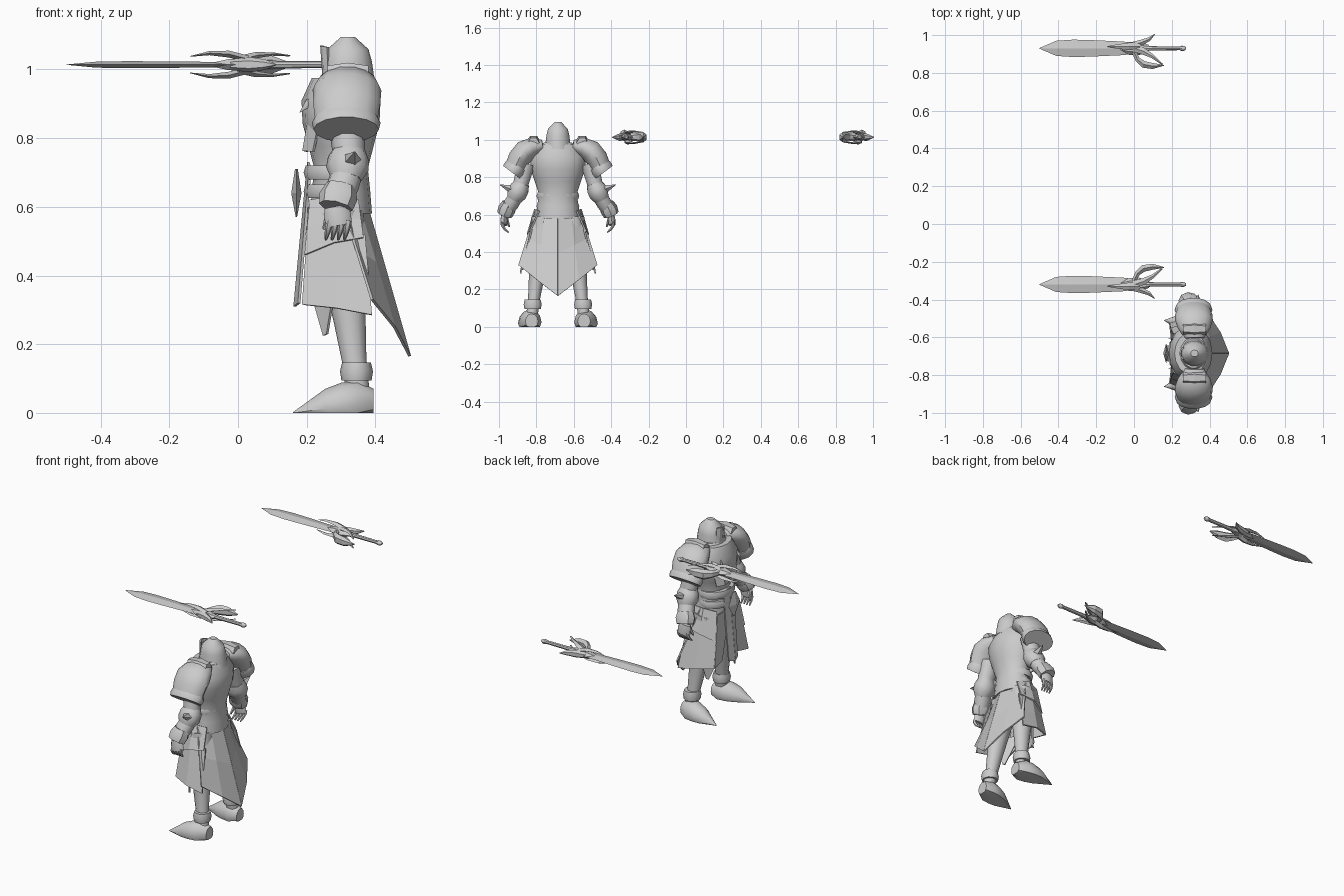
import bpy, bmesh, math
from mathutils import Vector

cube = bpy.data.objects.get("Cube")
if cube:
    bpy.data.objects.remove(cube, do_unlink=True)

GREY = (0.6, 0.6, 0.6, 1)
grey = bpy.data.materials.new("plain grey")
grey.use_nodes = True
grey.diffuse_color = GREY
grey.node_tree.nodes["Principled BSDF"].inputs["Base Color"].default_value = GREY

X, Y, Z = Vector((1, 0, 0)), Vector((0, 1, 0)), Vector((0, 0, 1))
STRAIGHT = Vector((0, 0, 0))
figure_plane = -0.685   # y of the figure's middle plane
sword_plane = 0.305     # y of the plane between the two swords


def finish(name, bm, plane, mirror, smooth, thickness):
    """Turn a bmesh into an object, mirrored across its plane."""
    bmesh.ops.recalc_face_normals(bm, faces=bm.faces[:])
    mesh = bpy.data.meshes.new(name)
    bm.to_mesh(mesh)
    bm.free()
    mesh.materials.append(grey)
    part = bpy.data.objects.new(name, mesh)
    bpy.context.collection.objects.link(part)
    part.location.y = plane
    if smooth:
        bpy.ops.object.select_all(action='DESELECT')
        part.select_set(True)
        bpy.context.view_layer.objects.active = part
        bpy.ops.object.shade_smooth_by_angle(angle=math.radians(40))
    if thickness:
        shell = part.modifiers.new("thickness", 'SOLIDIFY')
        shell.thickness = thickness
        shell.offset = 0
    if mirror:
        twin = part.modifiers.new("mirror", 'MIRROR')
        twin.use_axis = (False, True, False)
        twin.use_mirror_merge = False


def loft(name, start, end, radii, squash=1.0, sides=10, ref=X, along=None, bend=STRAIGHT,
         plane=figure_plane, mirror=True, smooth=True):
    """Skin of evenly spaced oval rings; radii lie along ref, squash scales across it."""
    bm = bmesh.new()
    start, end, bend = Vector(start), Vector(end), Vector(bend)
    last = len(radii) - 1
    centres = [start.lerp(end, i / last) + bend * math.sin(math.pi * i / last) for i in range(last + 1)]
    loops = []
    for i, radius in enumerate(radii):
        tangent = along or (centres[min(i + 1, last)] - centres[max(i - 1, 0)]).normalized()
        u = (ref - tangent * ref.dot(tangent)).normalized()
        v = tangent.cross(u) * squash
        loop = []
        for k in range(sides):
            angle = math.tau * k / sides
            point = centres[i] + (u * math.cos(angle) + v * math.sin(angle)) * radius
            point.z = max(point.z, 0)   # soles stay flat on the ground
            loop.append(bm.verts.new(point))
        loops.append(loop)
    for low, high in zip(loops, loops[1:]):
        for k in range(sides):
            j = (k + 1) % sides
            bm.faces.new((low[k], low[j], high[j], high[k]))
    bm.faces.new(loops[0])
    bm.faces.new(loops[-1])
    finish(name, bm, plane, mirror, smooth, 0)


def panel(name, top_back, top_front, low_back, low_front, bulge=0.0):
    """Faceted plate between four corners, bowed outwards across its width."""
    bm = bmesh.new()
    a, b, c, d = (Vector(p) for p in (top_back, top_front, low_back, low_front))
    outward = (c - a).cross(b - a).normalized()
    steps = (0, 0.5, 1)
    grid = [[bm.verts.new(a.lerp(b, s).lerp(c.lerp(d, s), t) + outward * bulge * math.sin(math.pi * s))
             for s in steps] for t in steps]
    for upper, lower in zip(grid, grid[1:]):
        for k in range(len(steps) - 1):
            bm.faces.new((upper[k], upper[k + 1], lower[k + 1], lower[k]))
    finish(name, bm, figure_plane, True, False, 0.008)


def upright(name, x, bottom, top, radii, squash, sides=14, smooth=True):
    """Level-ringed body part centred on the figure's middle plane."""
    loft(name, (x, 0, bottom), (x, 0, top), radii, squash, sides, along=Z, mirror=False, smooth=smooth)


# Head
upright("hood", .32, .95, 1.095, [.08, .075, .07, .06, .02], .9)
upright("neck_collar", .315, .94, .985, [.085, .08, .065], 1.2)
panel("face_guard", (.262, .03, 1.065), (.243, 0, 1.07), (.265, .035, .98), (.25, 0, .975), .005)

# Torso and belts
upright("torso", .3, .58, .975, [.09, .085, .078, .095, .112, .115, .085], 1.3, 16)
panel("breast_plate", (.25, .11, .91), (.22, .01, .91), (.22, .09, .76), (.2, .01, .76), .02)
loft("lapel_point", (.23, .07, .9), (.18, .08, .875), [.02, .012, .001], .3, 4, Z, bend=(0, 0, .015))
for belt, height in (("upper_belt", .7), ("lower_belt", .645)):
    upright(belt, .285, height - .02, height + .02, [.088, .094, .088], 1.25)
upright("belt_plate", .17, .57, .71, [.002, .015, .004], 3.5, 4, smooth=False)

# Shoulders
loft("pauldron", (.32, .08, .97), (.315, .23, .85), [.05, .085, .1, .098, .09], .62, 14, bend=(0, .02, .03))
loft("pauldron_rim", (.315, .215, .865), (.315, .245, .825), [.09, .1, .095], .65, 14)
loft("shoulder_crest", (.26, .13, .985), (.38, .13, .985), [.03, .04, .03], sides=6, ref=Y, smooth=False)

# Arms
shoulder, elbow, wrist = (.315, .17, .87), (.325, .21, .72), (.285, .285, .6)
loft("upper_arm", shoulder, elbow, [.055, .05, .044], .9)
loft("forearm", elbow, wrist, [.044, .047, .035], .9)
loft("elbow_guard", (.325, .19, .77), (.315, .235, .68), [.045, .06, .062, .045], .9)
loft("elbow_spike", elbow, (.34, .31, .76), [.04, .025, .002], .8, 5, smooth=False)
loft("wrist_cuff", (.3, .26, .66), wrist, [.045, .056, .05], .85, 8)

# Hands
loft("palm", wrist, (.295, .29, .545), [.034, .04, .036], .5, 8)
for finger in range(4):
    x = .268 + finger * .018
    loft("finger", (x, .295, .56), (x - .012, .264, .505), [.01, .01, .008, .004], sides=6, bend=(0, .012, 0))
loft("thumb", (.27, .28, .59), (.25, .26, .535), [.014, .01, .005], sides=6)

# Skirt and hanging cloth
panel("back_skirt", (.37, 0, .62), (.3, .12, .62), (.5, 0, .165), (.39, .21, .33), .012)
panel("hip_plate", (.35, .1, .62), (.21, .1, .62), (.365, .15, .51), (.195, .13, .46), .025)
panel("side_skirt", (.37, .14, .52), (.2, .12, .48), (.39, .2, .285), (.19, .155, .315), .02)
panel("front_skirt", (.21, .1, .6), (.205, 0, .6), (.19, .155, .315), (.2, .07, .33))
panel("cloth_point", (.285, .16, .38), (.2, .05, .4), (.26, .13, .23), (.25, .12, .225))
panel("tabard", (.21, .045, .71), (.205, 0, .73), (.178, .04, .32), (.165, 0, .31))

# Legs and feet
loft("leg", (.29, .075, .58), (.35, .14, .05), [.075, .07, .058, .046, .036, .034], .9, 12)
loft("ankle_cuff", (.345, .135, .095), (.345, .135, .147), [.044, .048, .042], 1.05, along=Z)
loft("boot", (.395, .14, .03), (.16, .175, 0), [.04, .07, .07, .058, .03, .002], .85, 12, Z, along=X)

# Pair of swords, laid out from the centre of the guard
guard_centre = Vector((0, -.625, 1.014))


def sword_part(name, start, end, radii, squash=1.0, sides=6, ref=Y, bend=STRAIGHT, smooth=False):
    loft(name, guard_centre + Vector(start), guard_centre + Vector(end), radii, squash, sides, ref,
         bend=bend, plane=sword_plane, smooth=smooth)


sword_part("blade", X * -.5, X * .03, [.002, .04, .046, .044, .04, .036, .025], .22, 4)
sword_part("grip", X * 0, X * .245, [.015, .011, .01], sides=8, smooth=True)
sword_part("pommel", X * .24, X * .276, [.009, .014, .013, .006], sides=8, smooth=True)
sword_part("guard_hub", X * -.08, X * .08, [.01, .034, .036, .018], .55)
sword_part("guard_horn", (0, .02, 0), (.16, .09, 0), [.018, .022, .03, .026, .003], .7, ref=Z, bend=(-.03, .03, 0))
sword_part("guard_spike", (-.02, -.02, 0), (.11, -.075, 0), [.016, .022, .015, .002], .8, ref=Z, bend=(.015, .01, 0))
for side in (1, -1):
    sword_part("guard_fork", (.03, -.01 * side, .016 * side), (-.14, -.01 * side, .024 * side),
               [.01, .01, .006, .001], 2, 4, Z, bend=Z * .014 * side)
    sword_part("guard_wing", (0, 0, .015 * side), (.15, .085, .026 * side),
               [.01, .009, .005, .002], 2, 4, Z, bend=(0, -.015, .01 * side))
